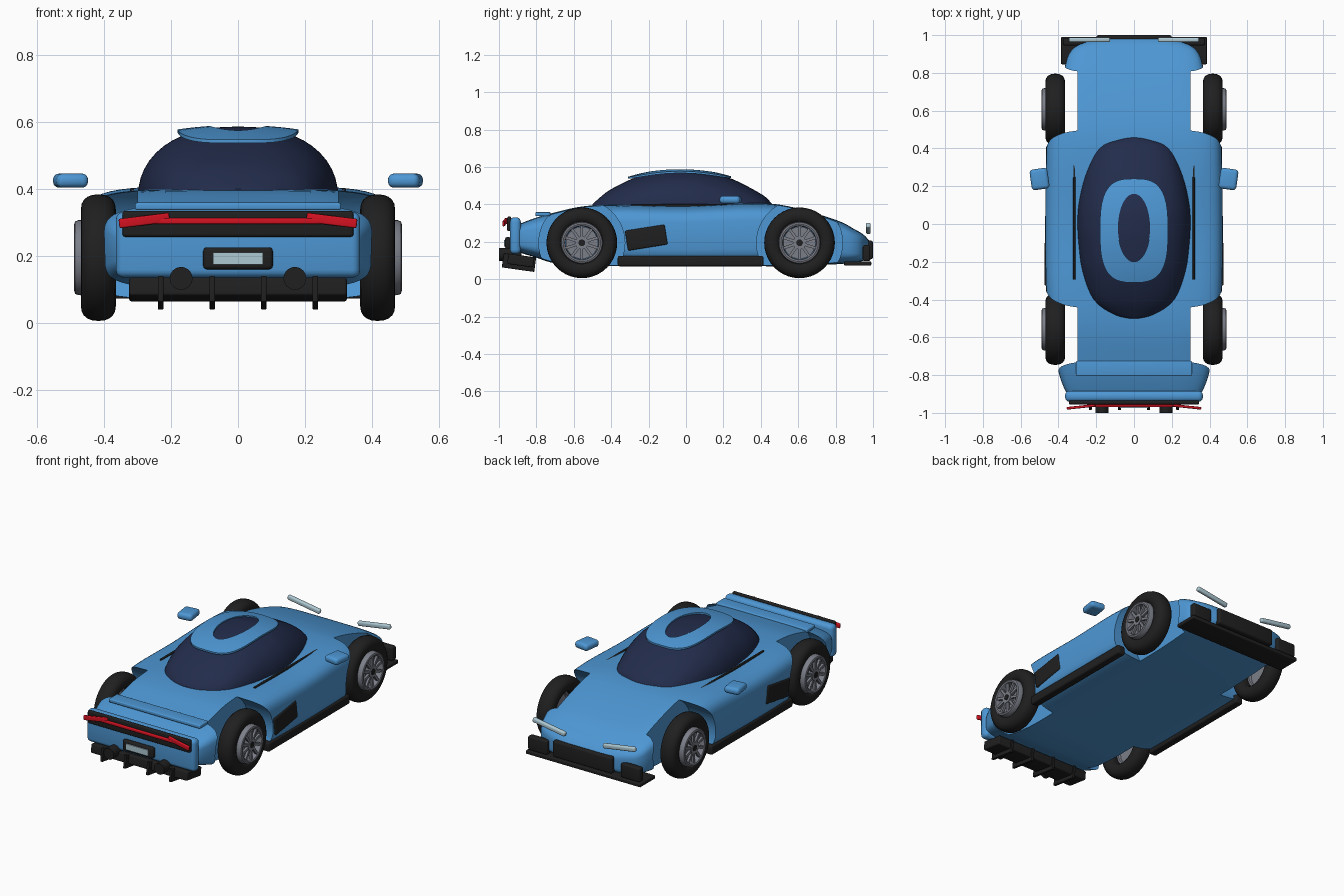
import bpy, bmesh, math
from mathutils import Matrix, Vector

if "Cube" in bpy.data.objects:
    bpy.data.objects.remove(bpy.data.objects["Cube"])


def material(name, r, g, b):
    m = bpy.data.materials.new(name)
    m.use_nodes = True
    m.diffuse_color = (r, g, b, 1)
    m.node_tree.nodes["Principled BSDF"].inputs["Base Color"].default_value = (r, g, b, 1)
    return m


BLUE = material("body_blue", 0.075, 0.31, 0.66)
GLASS = material("dark_glass", 0.016, 0.025, 0.07)
BLACK = material("black_trim", 0.014, 0.014, 0.014)
RED = material("light_red", 0.65, 0.006, 0.015)
PALE = material("pale_lamp", 0.42, 0.58, 0.65)
GREY = material("rim_grey", 0.2, 0.21, 0.25)


def finish(bm, name, mat, angle=35):
    bmesh.ops.recalc_face_normals(bm, faces=bm.faces)
    mesh = bpy.data.meshes.new(name)
    bm.to_mesh(mesh)
    bm.free()
    mesh.shade_smooth()
    mesh.set_sharp_from_angle(angle=math.radians(angle))
    mesh.materials.append(mat)
    ob = bpy.data.objects.new(name, mesh)
    bpy.context.collection.objects.link(ob)
    return ob


def box(name, mat, loc, size, bevel=0.0, rot=(0, 0, 0)):
    bm = bmesh.new()
    bmesh.ops.create_cube(bm, size=1)
    bmesh.ops.scale(bm, vec=size, verts=bm.verts)
    if bevel:
        bmesh.ops.bevel(bm, geom=bm.edges[:], offset=bevel, segments=4,
                        profile=0.5, affect='EDGES')
    turn = Matrix.Identity(3)
    for axis, a in zip("XYZ", rot):
        turn = Matrix.Rotation(math.radians(a), 3, axis) @ turn
    bmesh.ops.transform(bm, matrix=Matrix.Translation(loc) @ turn.to_4x4(), verts=bm.verts)
    return finish(bm, name, mat)


def loft(bm, rings, closed=False):
    """Skin rings of points; cap the ends unless the rings form a loop."""
    vs = [[bm.verts.new(p) for p in ring] for ring in rings]
    n = len(vs[0])
    pairs = list(zip(vs, vs[1:])) + ([(vs[-1], vs[0])] if closed else [])
    for a, b in pairs:
        for i in range(n):
            j = (i + 1) % n
            bm.faces.new((a[i], a[j], b[j], b[i]))
    if not closed:
        bm.faces.new(vs[0])
        bm.faces.new(vs[-1])


def superellipse(a, b, power, n):
    pts = []
    for i in range(n):
        t = 2 * math.pi * i / n
        c, s = math.cos(t), math.sin(t)
        pts.append((math.copysign(abs(c) ** (2 / power), c) * a,
                    math.copysign(abs(s) ** (2 / power), s) * b))
    return pts


def smooth_rows(rows, steps=4):
    """Catmull-Rom interpolation through a short table of sections."""
    rows = [Vector(r) for r in rows]
    out = []
    for i in range(len(rows) - 1):
        p0, p1, p2 = rows[max(i - 1, 0)], rows[i], rows[i + 1]
        p3 = rows[min(i + 2, len(rows) - 1)]
        for k in range(steps):
            t = k / steps
            out.append(p1 + (p2 - p0) * t / 2 + (2 * p0 - 5 * p1 + 4 * p2 - p3) * t * t / 2
                       + (3 * p1 - p0 - 3 * p2 + p3) * t ** 3 / 2)
    return out + [rows[-1]]


def hull(name, mat, sections, power, n=48):
    """Sections are (y, half width, top, bottom)."""
    bm = bmesh.new()
    loft(bm, [[(x, y, (top + low) / 2 + z)
               for x, z in superellipse(w, (top - low) / 2, power, n)]
              for y, w, top, low in smooth_rows(sections)])
    return finish(bm, name, mat)


def lathe(name, mat, profile, centre, n=40):
    """Spin a closed (x, radius) profile about a sideways axle."""
    bm = bmesh.new()
    cx, cy, cz = centre
    loft(bm, [[(cx + x, cy + r * math.cos(t), cz + r * math.sin(t)) for x, r in profile]
              for t in (2 * math.pi * i / n for i in range(n))], closed=True)
    return finish(bm, name, mat)


def cylinder(bm, centre, radius, depth, axis, n=48):
    m = Matrix.Translation(centre) @ Matrix.Rotation(math.pi / 2, 4, axis)
    bmesh.ops.create_cone(bm, cap_ends=True, segments=n, radius1=radius,
                          radius2=radius, depth=depth, matrix=m)


AXLES = {"front": 0.607, "rear": -0.557}
HUB_Z = 0.195

# Body shell with wheel arches cut out
body = hull("body_shell", BLUE, [
    (-0.91, 0.34, 0.285, 0.15), (-0.88, 0.365, 0.3, 0.14), (-0.8, 0.395, 0.33, 0.115),
    (-0.7, 0.415, 0.358, 0.085), (-0.55, 0.44, 0.39, 0.07), (-0.35, 0.465, 0.4, 0.07),
    (0, 0.47, 0.395, 0.07), (0.35, 0.465, 0.408, 0.07), (0.55, 0.45, 0.39, 0.07),
    (0.8, 0.375, 0.318, 0.08), (0.9, 0.345, 0.268, 0.09), (0.95, 0.29, 0.238, 0.1),
    (0.985, 0.17, 0.2, 0.12)], 5)
bm = bmesh.new()
for y in AXLES.values():
    for s in (-1, 1):
        cylinder(bm, (s * 0.5, y, HUB_Z), 0.23, 0.4, 'Y')
cutter = finish(bm, "arch_cutter", BLUE)
cutter.hide_render = True
cut = body.modifiers.new("arches", 'BOOLEAN')
cut.operation, cut.solver, cut.object = 'DIFFERENCE', 'EXACT', cutter
bpy.context.view_layer.objects.active = body
bpy.ops.object.modifier_apply(modifier=cut.name)
bpy.data.objects.remove(cutter)
body.data.set_sharp_from_angle(angle=math.radians(35))

# Glass canopy and roof panel with an oval skylight
hull("canopy", GLASS, [
    (-0.5, 0.04, 0.4, 0.32), (-0.48, 0.12, 0.42, 0.3), (-0.4, 0.22, 0.482, 0.24),
    (-0.25, 0.275, 0.552, 0.17), (-0.1, 0.295, 0.582, 0.14), (0, 0.3, 0.586, 0.14),
    (0.1, 0.295, 0.578, 0.14), (0.25, 0.265, 0.535, 0.17), (0.4, 0.2, 0.457, 0.26),
    (0.445, 0.11, 0.42, 0.3), (0.46, 0.04, 0.4, 0.32)], 2.3)
bm = bmesh.new()
outer, inner = superellipse(0.18, 0.275, 3, 48), superellipse(0.085, 0.18, 2, 48)
rings = []
for drop, order in ((0, range(7)), (0.01, range(6, -1, -1))):
    for k in order:
        t = k / 6
        ring = []
        for (ax, ay), (bx, by) in zip(inner, outer):
            x, y = ax + (bx - ax) * t, ay - 0.02 + (by - 0.015 - ay) * t
            ring.append((x, y, 0.591 - 0.55 * (y + 0.03) ** 2 - 0.4 * x * x - drop))
        rings.append(ring)
loft(bm, rings, closed=True)
finish(bm, "roof_panel", BLUE)

# Wheels
for end, y in AXLES.items():
    for side, s in (("left", 1), ("right", -1)):
        tag = f"{end}_{side}"
        lathe("tyre_" + tag, BLACK, [(x, 0.145 + r) for x, r in superellipse(0.052, 0.044, 2.3, 20)],
              (s * 0.417, y, HUB_Z))
        lathe("rim_" + tag, GREY, [(x, 0.1 + r) for x, r in superellipse(0.032, 0.013, 3, 12)],
              (s * 0.457, y, HUB_Z))
        bm = bmesh.new()
        cylinder(bm, (s * 0.47, y, HUB_Z), 0.035, 0.03, 'Y', 24)
        cylinder(bm, (s * 0.445, y, HUB_Z), 0.086, 0.01, 'Y', 32)
        for i in range(10):
            m = (Matrix.Translation((s * 0.475, y, HUB_Z)) @ Matrix.Rotation(i * math.pi / 5, 4, 'X')
                 @ Matrix.Translation((0, 0, 0.06)) @ Matrix.Diagonal((0.014, 0.015, 0.07, 1)))
            bmesh.ops.create_cube(bm, size=1, matrix=m)
        finish(bm, "spokes_" + tag, GREY)
        bm = bmesh.new()
        cylinder(bm, (s * 0.48, y, HUB_Z), 0.018, 0.016, 'Y', 16)
        finish(bm, "hub_cap_" + tag, BLACK)

# Parts mirrored on both sides
for side, s in (("left", 1), ("right", -1)):
    box("mirror_" + side, BLUE, (s * 0.5, 0.238, 0.425), (0.095, 0.11, 0.042), 0.018, (0, 0, -8 * s))
    box("sill_" + side, BLACK, (s * 0.44, 0.025, 0.097), (0.05, 0.78, 0.055), 0.01)
    box("side_vent_" + side, BLACK, (s * 0.465, -0.212, 0.223), (0.02, 0.215, 0.108), 0.008, (9, 0, 0))
    box("window_trim_" + side, BLACK, (s * 0.316, 0.02, 0.392), (0.012, 0.63, 0.02), 0.004)
    box("headlight_" + side, PALE, (s * 0.236, 0.975, 0.272), (0.22, 0.025, 0.028), 0.009, (0, -9 * s, 0))
    box("nose_intake_" + side, BLACK, (s * 0.312, 0.965, 0.14), (0.13, 0.04, 0.085), 0.01)
    box("tail_light_end_" + side, RED, (s * 0.28, -0.968, 0.306), (0.152, 0.014, 0.028), 0.005,
        (0, 7 * s, -6 * s))
    bm = bmesh.new()
    cylinder(bm, (s * 0.17, -0.94, 0.133), 0.034, 0.12, 'X', 32)
    finish(bm, "exhaust_" + side, BLACK)

# Nose
box("nose_grille", BLACK, (0, 0.973, 0.157), (0.4, 0.054, 0.1), 0.012)
box("front_splitter", BLACK, (0, 0.918, 0.084), (0.772, 0.145, 0.022), 0.005)

# Tail
box("rear_bumper", BLUE, (0, -0.912, 0.233), (0.73, 0.058, 0.196), 0.024)
box("rear_spoiler", BLUE, (0, -0.765, 0.348), (0.615, 0.08, 0.022), 0.006)
box("tail_panel", BLACK, (0, -0.945, 0.296), (0.69, 0.022, 0.078), 0.009)
box("tail_light_bar", RED, (0, -0.963, 0.304), (0.5, 0.014, 0.018), 0.005)
box("plate_frame", BLACK, (0, -0.952, 0.193), (0.208, 0.03, 0.066), 0.012)
box("plate", PALE, (0, -0.969, 0.193), (0.148, 0.008, 0.036))
box("diffuser", BLACK, (0, -0.883, 0.1), (0.65, 0.14, 0.055), 0.008, (-8, 0, 0))
for i in range(4):
    box(f"diffuser_fin_{i + 1}", BLACK, (-0.231 + i * 0.154, -0.893, 0.09),
        (0.017, 0.175, 0.078), 0.004, (-8, 0, 0))
